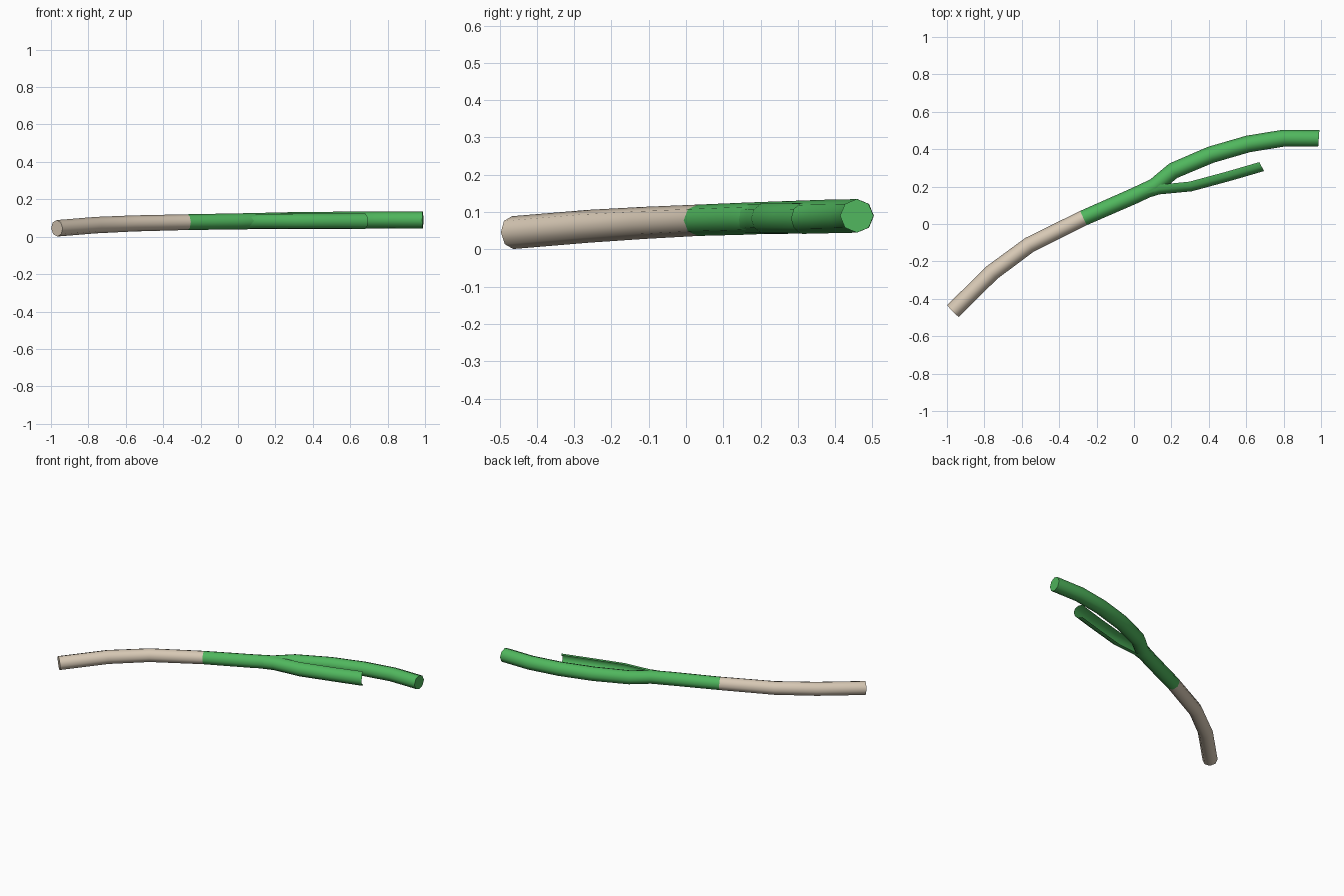
import bpy, bmesh, math
from mathutils import Vector

if "Cube" in bpy.data.objects:
    bpy.data.objects.remove(bpy.data.objects["Cube"])


def material(name, rgb):
    m = bpy.data.materials.new(name)
    m.diffuse_color = (*rgb, 1)
    m.use_nodes = True
    m.node_tree.nodes["Principled BSDF"].inputs["Base Color"].default_value = m.diffuse_color
    return m


cream = material("cream white", (0.68, 0.58, 0.46))
green = material("leaf green", (0.08, 0.47, 0.11))


def sweep(name, path, mat, arc=None, caps=(False, False), ends=(None, None), sides=8):
    """Sweep a round (or open arc) section along (x, y, z, radius) points."""
    pts = [Vector(p[:3]) for p in path]
    bm = bmesh.new()
    rings = []
    for i, p in enumerate(path):
        a, b = pts[max(i - 1, 0)], pts[min(i + 1, len(pts) - 1)]
        t = (b - a).normalized()
        if i == 0 and ends[0]:
            t = Vector(ends[0]).normalized()
        if i == len(pts) - 1 and ends[1]:
            t = Vector(ends[1]).normalized()
        side = t.cross(Vector((0, 0, 1))).normalized()   # points to the front
        up = side.cross(t)
        if arc:
            angles = [math.radians(-arc + 2 * arc * k / 6) for k in range(7)]
        else:
            angles = [math.tau * k / sides for k in range(sides)]
        rings.append([bm.verts.new(pts[i] + p[3] * (math.cos(g) * side + math.sin(g) * up))
                      for g in angles])
    n = len(rings[0])
    for r, s in zip(rings, rings[1:]):
        for k in range(n - 1 if arc else n):
            bm.faces.new((r[k], s[k], s[(k + 1) % n], r[(k + 1) % n]))
    if caps[0]:
        bm.faces.new(rings[0])
    if caps[1]:
        bm.faces.new(rings[-1])
    if not arc:
        bmesh.ops.recalc_face_normals(bm, faces=bm.faces)
    me = bpy.data.meshes.new(name)
    bm.to_mesh(me)
    bm.free()
    me.materials.append(mat)
    ob = bpy.data.objects.new(name, me)
    bpy.context.collection.objects.link(ob)
    bpy.ops.object.select_all(action='DESELECT')
    ob.select_set(True)
    bpy.context.view_layer.objects.active = ob
    bpy.ops.object.shade_smooth_by_angle(angle=math.radians(50))
    return ob


joint = (0.90, 0.42, 0.015)   # shared direction where the colours meet

# White lower stalk
sweep("white_stalk", [(-0.968, -0.465, 0.045, 0.044),
                      (-0.76, -0.26, 0.062, 0.044),
                      (-0.56, -0.112, 0.071, 0.043),
                      (-0.27, 0.032, 0.078, 0.042)],
      cream, caps=(True, False), ends=(None, joint))

# Green stalk that bends into the long leaf
sweep("green_stalk_and_long_leaf", [(-0.27, 0.032, 0.078, 0.042),
                                    (0.0, 0.150, 0.082, 0.043),
                                    (0.11, 0.202, 0.084, 0.043),
                                    (0.21, 0.285, 0.086, 0.044),
                                    (0.41, 0.370, 0.088, 0.045),
                                    (0.61, 0.428, 0.089, 0.045),
                                    (0.80, 0.459, 0.090, 0.045),
                                    (0.988, 0.458, 0.090, 0.045)],
      green, caps=(False, True), ends=(joint, (1, -0.07, 0)))

# Short split leaf, an open gutter facing the long leaf
sweep("short_split_leaf", [(0.05, 0.175, 0.082, 0.041),
                           (0.13, 0.199, 0.083, 0.041),
                           (0.30, 0.216, 0.083, 0.042),
                           (0.50, 0.270, 0.083, 0.042),
                           (0.675, 0.321, 0.083, 0.043)],
      green, arc=105, ends=(None, (0.85, 0.45, 0)))
